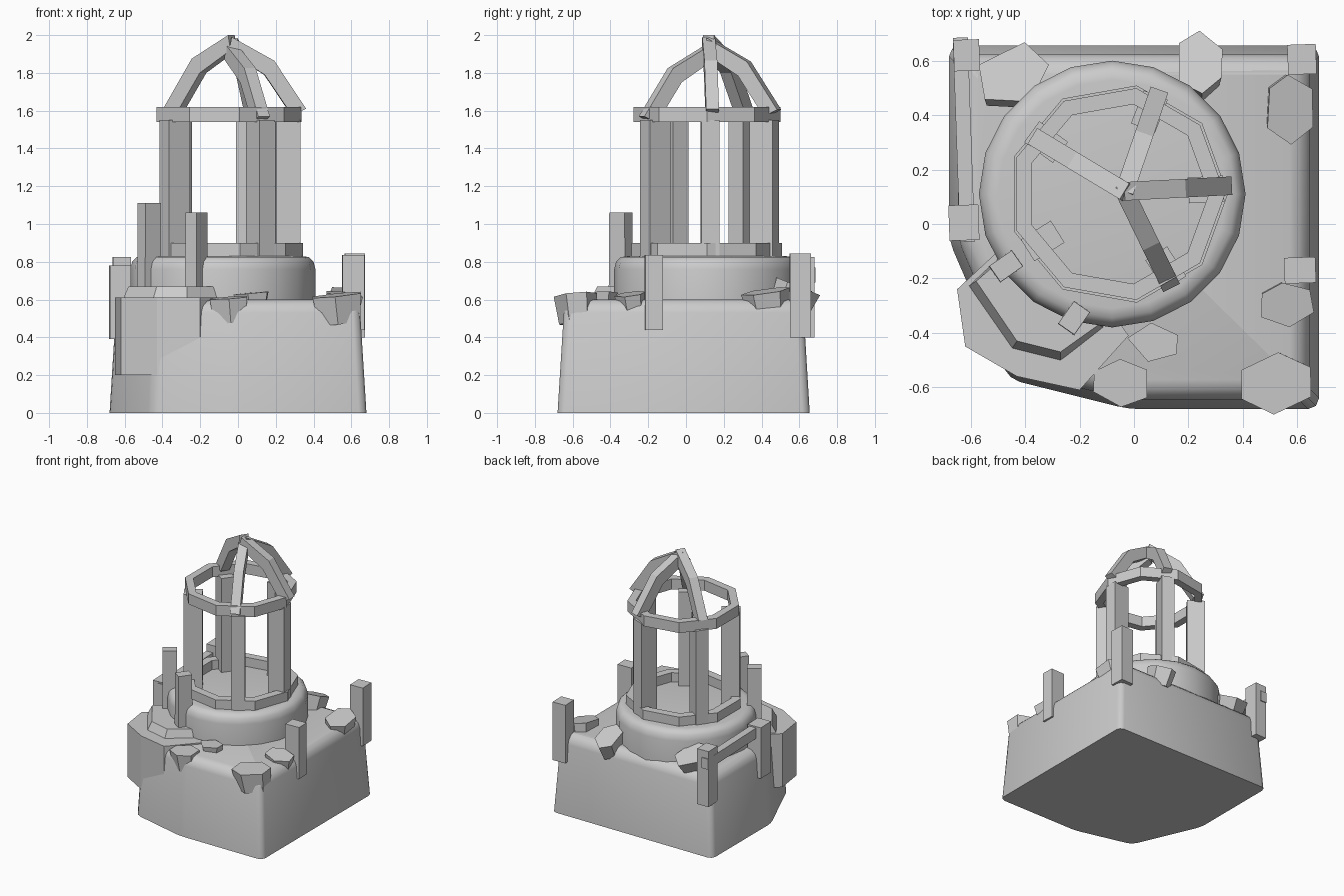
import bpy, bmesh, math, random
from mathutils import Matrix, Vector

if "Cube" in bpy.data.objects:
    bpy.data.objects.remove(bpy.data.objects["Cube"])

random.seed(4)
CX, CY = -0.06, 0.11          # centre of the lantern frame


def finish(name, bm, smooth=None):
    bmesh.ops.recalc_face_normals(bm, faces=bm.faces[:])
    me = bpy.data.meshes.new(name)
    bm.to_mesh(me)
    bm.free()
    ob = bpy.data.objects.new(name, me)
    bpy.context.collection.objects.link(ob)
    if smooth:
        bpy.ops.object.select_all(action='DESELECT')
        ob.select_set(True)
        bpy.context.view_layer.objects.active = ob
        bpy.ops.object.shade_smooth_by_angle(angle=math.radians(smooth))
    return ob


def loft(bm, rings, closed=False):
    """Skin equal-length rings of points; cap the ends, or join them up."""
    vs = [[bm.verts.new(p) for p in r] for r in rings]
    n, m = len(vs[0]), len(vs)
    for k in range(m if closed else m - 1):
        a, b = vs[k], vs[(k + 1) % m]
        for i in range(n):
            bm.faces.new((a[i], a[(i + 1) % n], b[(i + 1) % n], b[i]))
    if not closed:
        bm.faces.new(vs[0])
        bm.faces.new(vs[-1])


def prism(name, bottom, top, z0, z1):
    bm = bmesh.new()
    loft(bm, [[(x, y, z0) for x, y in bottom], [(x, y, z1) for x, y in top]])
    return finish(name, bm)


def box(name, x, y, z0, z1, sx, sy, rot=0, taper=1.0):
    c, s = math.cos(math.radians(rot)), math.sin(math.radians(rot))

    def quad(k):
        return [(x + k * (u * sx * c - v * sy * s), y + k * (u * sx * s + v * sy * c))
                for u, v in ((-.5, -.5), (.5, -.5), (.5, .5), (-.5, .5))]
    return prism(name, quad(1), quad(taper), z0, z1)


def ngon(cx, cy, r, n, z, rot=0):
    return [(cx + r * math.cos(rot + i * math.tau / n),
             cy + r * math.sin(rot + i * math.tau / n), z) for i in range(n)]


# Base block: tapered, cut front-left corner, softened upper edges
foot = [(.68, -.68), (.68, .655), (-.68, .655), (-.68, -.06), (-.46, -.57), (-.02, -.68)]
bm = bmesh.new()
loft(bm, [[(x, y, 0) for x, y in foot], [(x * .945, y * .945, .6) for x, y in foot]])
up = [e for e in bm.edges if abs(e.verts[0].co.z - e.verts[1].co.z) > .1]
bmesh.ops.bevel(bm, geom=up, offset=.04, segments=2, profile=.5, affect='EDGES')
rim = [e for e in bm.edges if all(v.co.z > .59 for v in e.verts)]
bmesh.ops.bevel(bm, geom=rim, offset=.07, segments=3, profile=.5, affect='EDGES')
finish("base_block", bm, 50)

# Round drum
bm = bmesh.new()
loft(bm, [ngon(-.08, .11, r, 20, z) for r, z in
          ((.49, .55), (.49, .76), (.48, .80), (.455, .825), (.42, .83))])
finish("drum", bm, 50)

# Nine-sided curb and upper ring
for name, ro, ri, z0, z1 in (("lower_curb", .405, .34, .82, .9), ("upper_ring", .395, .335, 1.54, 1.62)):
    bm = bmesh.new()
    loft(bm, [ngon(CX, CY, r, 9, z) for r, z in ((ro, z0), (ro, z1), (ri, z1), (ri, z0))], closed=True)
    finish(name, bm)

# Columns
for i, a in enumerate((3, 69, 144, 212, -57)):
    t = math.radians(a)
    box(f"column_{i}", CX + .325 * math.cos(t), CY + .325 * math.sin(t), .83, 1.55, .13, .095, a)

# Roof ribs, bent once, meeting at the apex
for i, (a, dz) in enumerate(((3, 0), (71, -.005), (149, .01), (-64, -.04))):
    d = Vector((math.cos(math.radians(a)), math.sin(math.radians(a)), 0))
    side = Vector((-d.y, d.x, 0)) * .034
    c = Vector((-.035, .12, dz))
    rings = []
    for (ro, zo), (ri, zi) in (((.395, 1.61), (.32, 1.575)), ((.225, 1.865), (.175, 1.79)), ((0.0, 1.99), (-.015, 1.91))):
        o = c + d * ro + Vector((0, 0, zo))
        n = c + d * ri + Vector((0, 0, zi))
        rings.append([o - side, o + side, n + side, n - side])
    bm = bmesh.new()
    loft(bm, rings)
    finish(f"roof_rib_{i}", bm)

# Corner bastion with a stepped platform and two broken posts
bast = [(-.65, -.24), (-.62, -.45), (-.43, -.56), (-.2, -.61), (-.02, -.41), (-.2, -.15), (-.5, -.1)]
prism("bastion", bast, bast, .2, .61)
prism("bastion_step",
      [(-.61, -.23), (-.45, -.46), (-.27, -.505), (-.11, -.38), (-.2, -.2), (-.45, -.08)],
      [(-.58, -.21), (-.43, -.43), (-.27, -.47), (-.13, -.37), (-.2, -.2), (-.45, -.1)], .6, .67)
box("bastion_post_0", -.47, -.155, .6, 1.11, .075, .105, 215 - 90, .95)
box("bastion_post_1", -.22, -.345, .6, 1.06, .075, .105, 235 - 90, .95)

# Parapet posts and the surviving rail
for i, (x, y, z0, z1, sx, sy) in enumerate((
        (.61, -.17, .44, .835, .115, .095), (.617, .605, .40, .845, .105, .11),
        (-.615, .62, .40, .825, .095, .115), (-.625, .005, .39, .78, .11, .13))):
    box(f"parapet_post_{i}", x, y, z0, z1, sx, sy, 2)
box("parapet_rail", -.625, .31, .69, .77, .055, .75, 2)


# Fallen stone: irregular five- or six-sided slab
def stone(name, loc, size, tilt, n):
    bm = bmesh.new()
    ring = []
    for i in range(n):
        t = (i + .5 + random.uniform(-.15, .15)) * math.tau / n
        ring.append((.52 * math.cos(t), .52 * math.sin(t)))
    loft(bm, [[(x * .85, y * .85, -.5) for x, y in ring], [(x, y, .5) for x, y in ring]])
    rot = Matrix.Rotation(math.radians(tilt[2]), 4, 'Z') @ Matrix.Rotation(math.radians(tilt[1]), 4, 'Y') \
        @ Matrix.Rotation(math.radians(tilt[0]), 4, 'X')
    bm.transform(Matrix.Translation(loc) @ rot @ Matrix.Diagonal((*size, 1)))
    finish(name, bm)


stones = (
    ((.53, -.58, .55), (.28, .22, .15), (4, -6, 5), 6),
    ((-.04, -.58, .545), (.22, .17, .13), (4, -4, -3), 6),
    ((.075, -.435, .61), (.19, .14, .05), (2, -5, -5), 5),
    ((.555, -.29, .575), (.21, .16, .11), (8, 6, 5), 6),
    ((.565, .43, .575), (.19, .25, .14), (8, 8, 0), 6),
    ((.24, .57, .61), (.18, .24, .13), (-22, 0, 0), 6),
    ((-.45, .53, .66), (.28, .24, .09), (-15, 20, 40), 5),
)
for i, s in enumerate(stones):
    stone(f"fallen_stone_{i}", *s)
